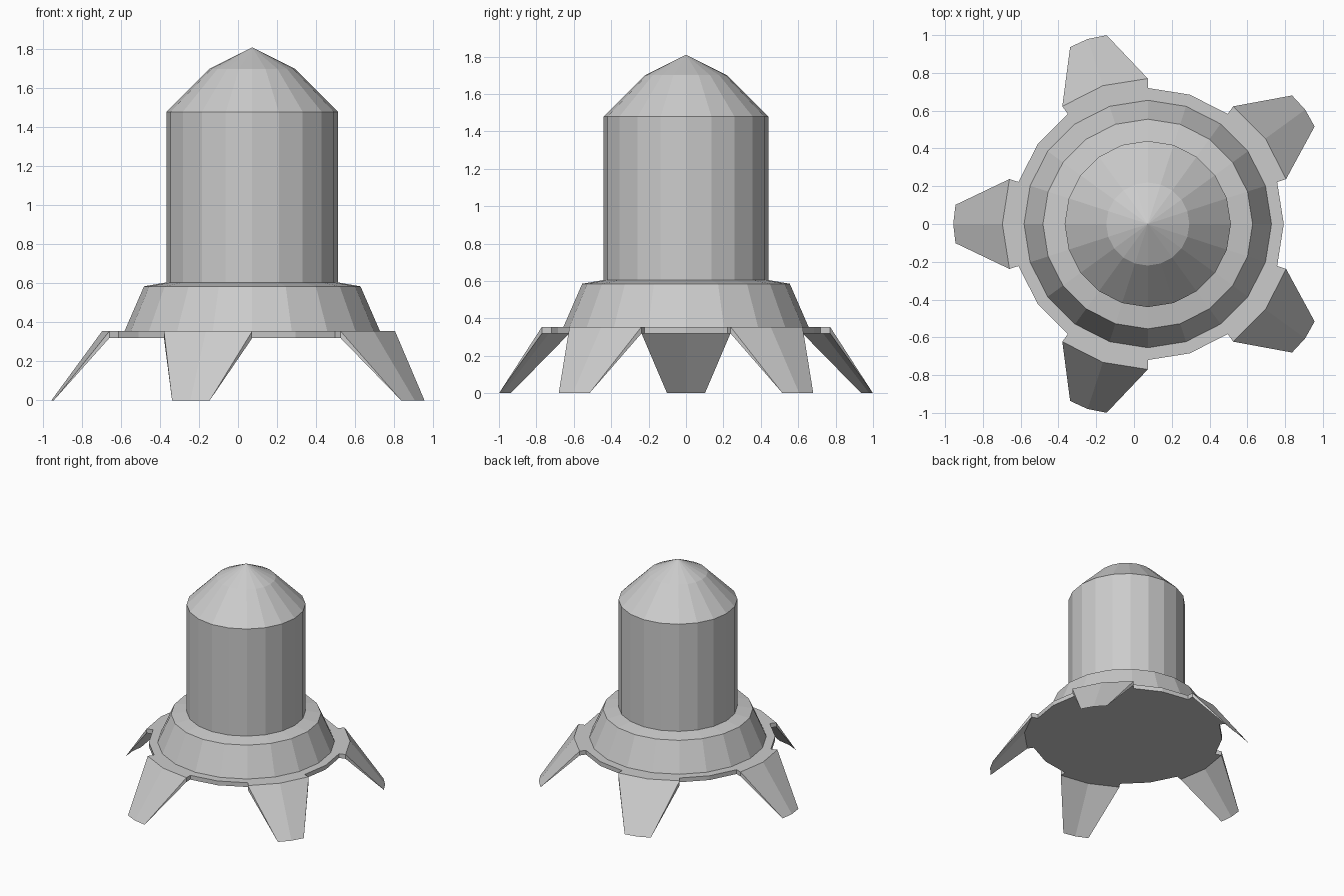
import bpy, bmesh, math

if "Cube" in bpy.data.objects:
    bpy.data.objects.remove(bpy.data.objects["Cube"])

SIDES = 20
STEP = 360 / SIDES
AXIS_X = 0.073
LEG_ANGLES = [36 + 72 * i for i in range(5)]

grey = bpy.data.materials.new("plain_grey")
grey.use_nodes = True
grey.diffuse_color = (0.6, 0.6, 0.6, 1)
grey.node_tree.nodes["Principled BSDF"].inputs["Base Color"].default_value = (0.6, 0.6, 0.6, 1)


def polar(radius, degrees, z):
    a = math.radians(degrees)
    return (radius * math.cos(a), radius * math.sin(a), z)


def finish(name, bm):
    bmesh.ops.recalc_face_normals(bm, faces=bm.faces)
    mesh = bpy.data.meshes.new(name)
    bm.to_mesh(mesh)
    bm.free()
    mesh.materials.append(grey)
    obj = bpy.data.objects.new(name, mesh)
    obj.location.x = AXIS_X
    bpy.context.collection.objects.link(obj)
    return obj


def lathe(name, profile, tip=None):
    """Stack faceted rings; close the top with a point or a flat cap."""
    bm = bmesh.new()
    rings = [[bm.verts.new(polar(r, i * STEP, z)) for i in range(SIDES)] for r, z in profile]
    for low, high in zip(rings, rings[1:]):
        for i in range(SIDES):
            j = (i + 1) % SIDES
            bm.faces.new((low[i], low[j], high[j], high[i]))
    bm.faces.new(rings[0])
    if tip is None:
        bm.faces.new(rings[-1])
    else:
        point = bm.verts.new((0, 0, tip))
        for i in range(SIDES):
            bm.faces.new((rings[-1][i], rings[-1][(i + 1) % SIDES], point))
    return finish(name, bm)


# Domed tower rising from the sloped skirt
lathe("tower", [(0.655, 0.355), (0.555, 0.585), (0.44, 0.605),
                (0.44, 1.48), (0.22, 1.70)], tip=1.81)

# Base plate, with two facets pulled outwards at every leg
bm = bmesh.new()
outline = []
for i in range(SIDES):
    offset = min(abs((i * STEP - a + 180) % 360 - 180) for a in LEG_ANGLES)
    if offset < 1:
        outline.append((0.77, i * STEP))
    elif offset < STEP + 1:
        corner = [(0.72, i * STEP), (0.77, i * STEP)]
        before = any(abs((i + 1) * STEP - a) % 360 < 1 for a in LEG_ANGLES)
        outline += corner if before else corner[::-1]
    else:
        outline.append((0.72, i * STEP))
top, bottom = [[bm.verts.new(polar(r, a, z)) for r, a in outline] for z in (0.355, 0.32)]
bm.faces.new(top)
bm.faces.new(bottom)
for i in range(len(outline)):
    j = (i + 1) % len(outline)
    bm.faces.new((bottom[i], bottom[j], top[j], top[i]))
finish("base_plate", bm)

# Splayed legs: creased wedges that taper to a thin foot edge
for n, angle in enumerate(LEG_ANGLES):
    bm = bmesh.new()
    upper, lower = [[bm.verts.new(polar(0.77, angle + d, z)) for d in (-STEP, 0, STEP)]
                    for z in (0.355, 0.32)]
    foot = [bm.verts.new(polar(r, angle + d, 0)) for r, d in ((1.023, -5.7), (1.03, 0), (1.023, 5.7))]
    for k in range(2):
        for a, b in ((upper, foot), (lower, foot), (upper, lower)):
            bm.faces.new((a[k], a[k + 1], b[k + 1], b[k]))
    for k in (0, 2):
        bm.faces.new((upper[k], lower[k], foot[k]))
    finish(f"leg_{n + 1}", bm)
